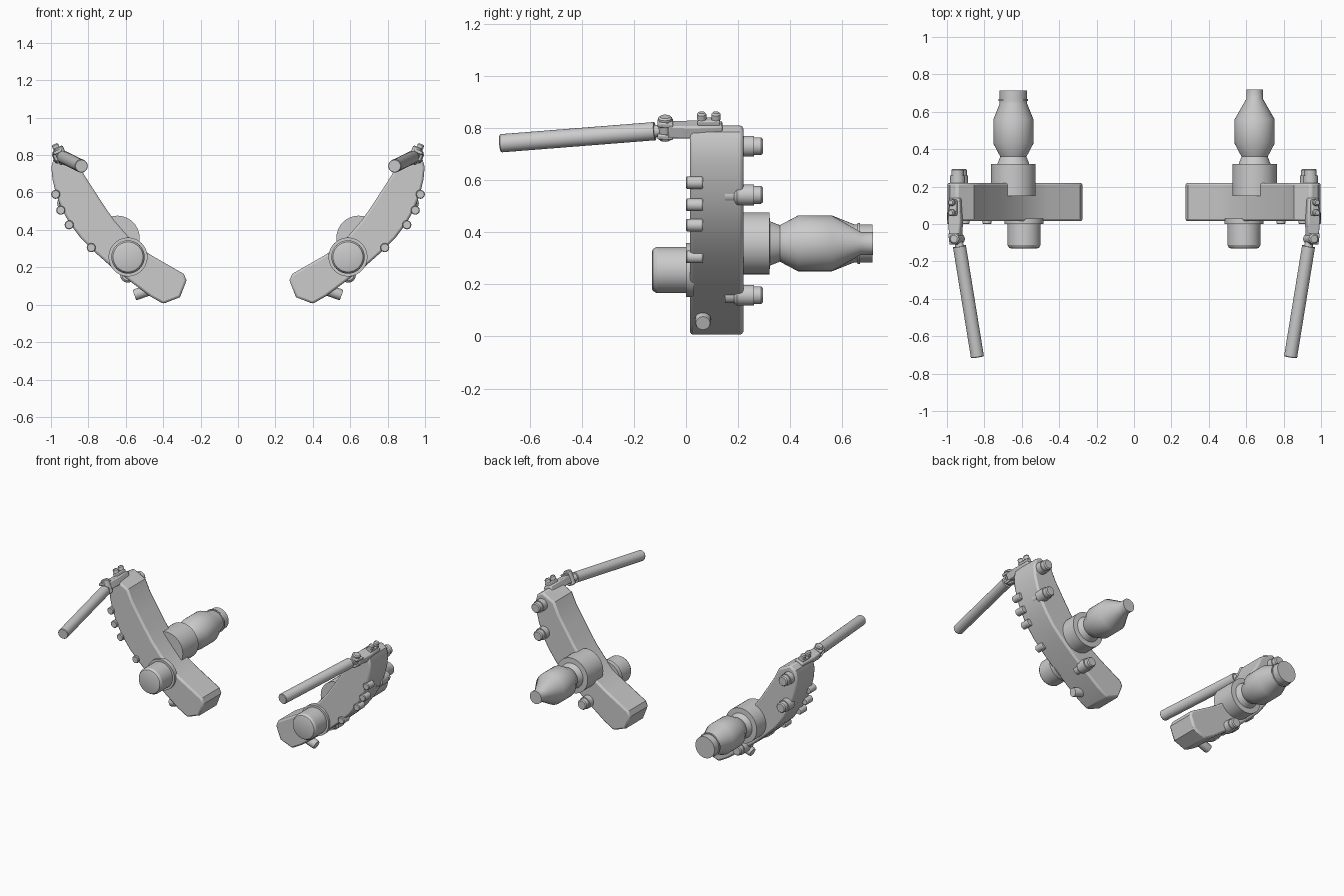
import bpy, bmesh, math
from mathutils import Vector

if "Cube" in bpy.data.objects:
    bpy.data.objects.remove(bpy.data.objects["Cube"])


def finish(bm, name, bevel=0.0, angle=30):
    bmesh.ops.recalc_face_normals(bm, faces=bm.faces)
    me = bpy.data.meshes.new(name)
    bm.to_mesh(me)
    bm.free()
    ob = bpy.data.objects.new(name, me)
    bpy.context.collection.objects.link(ob)
    if bevel:
        m = ob.modifiers.new("bevel", 'BEVEL')
        m.width, m.segments = bevel, 2
        m.limit_method, m.angle_limit = 'ANGLE', math.radians(50)
    bpy.ops.object.select_all(action='DESELECT')
    ob.select_set(True)
    bpy.context.view_layer.objects.active = ob
    bpy.ops.object.shade_smooth_by_angle(angle=math.radians(angle))
    return ob


def lathe(name, start, axis, profile, n=32):
    """Closed turned part: profile lists (distance along axis, radius)."""
    q = Vector(axis).normalized().to_track_quat('Z', 'Y')
    bm = bmesh.new()
    rings = []
    for t, r in profile:
        rings.append([bm.verts.new(Vector(start) + q @ Vector(
            (r * math.cos(2 * math.pi * i / n), r * math.sin(2 * math.pi * i / n), t)))
            for i in range(n)])
    for a, b in zip(rings, rings[1:]):
        for i in range(n):
            bm.faces.new((a[i], a[(i + 1) % n], b[(i + 1) % n], b[i]))
    bm.faces.new(rings[0])
    bm.faces.new(rings[-1])
    return finish(bm, name)


def prism(name, pts, offset, bevel):
    """Polygon of 3D points pushed along an offset."""
    bm = bmesh.new()
    f = bm.faces.new([bm.verts.new(p) for p in pts])
    ext = bmesh.ops.extrude_face_region(bm, geom=[f])
    bmesh.ops.translate(bm, vec=offset,
                        verts=[v for v in ext['geom'] if isinstance(v, bmesh.types.BMVert)])
    return finish(bm, name, bevel)


# front outline of the curved housing (x, z)
OUTLINE = [(.275, .13), (.31, .04), (.40, .005), (.47, .045), (.57, .12), (.68, .205), (.77, .285),
           (.84, .355), (.90, .435), (.945, .515), (.975, .60), (.992, .67), (.998, .735),
           (.985, .785), (.945, .812), (.855, .765), (.82, .69), (.775, .62), (.72, .535),
           (.665, .455), (.605, .385), (.54, .315), (.46, .262), (.29, .165)]

for s, side in ((1, "right"), (-1, "left")):
    def P(x, y, z):
        return Vector((s * x, y, z))

    prism("housing_" + side, [P(x, .015, z) for x, z in OUTLINE], (0, .205, 0), .012)

    # front knob with collar
    lathe("knob_" + side, P(.588, .03, .255), (0, -1, 0),
          [(0, .104), (.03, .104), (.03, .089), (.142, .089), (.157, .08), (.161, .07)], 40)

    # rear plug: collar, waist, barrel and tip
    plug = [(.15, .119), (.32, .119), (.322, .085), (.36, .07), (.43, .107), (.56, .107)]
    if s < 0:
        plug += [(.645, .073), (.658, .073), (.658, .079), (.668, .079), (.668, .073), (.715, .073)]
    else:
        plug += [(.67, .044), (.718, .044)]
    lathe("plug_" + side, P(.645, 0, .357), (0, 1, 0), plug, 40)

    # rear bolts
    for i, (x, z) in enumerate([(.943, .73), (.927, .543), (.59, .158)]):
        lathe(f"rear_bolt_{i}_{side}", P(x, 0, z), (0, 1, 0),
              [(.15, .03), (.185, .03), (.195, .04), (.26, .04), (.26, .034),
               (.288, .034), (.295, .028)], 24)

    # small buttons along the outer edge
    for i, (x, z) in enumerate([(.975, .59), (.948, .505), (.903, .427), (.785, .305)]):
        lathe(f"edge_button_{i}_{side}", P(x, 0, z), (0, 1, 0),
              [(0, .02), (.004, .024), (.06, .024), (.066, .02)], 20)

    # peg under the lower end
    lathe("lower_peg_" + side, P(.46, .065, .085), (s * .94, 0, -.34),
          [(0, .03), (.09, .03), (.1, .027)], 20)

    # lever bracket, tilted with the housing shoulder
    up = P(.38, 0, .92).normalized()
    across = P(.92, 0, -.38).normalized()
    base = P(.955, 0, .797)

    def B(a, y, h):
        return base + across * a + Vector((0, y, 0)) + up * h

    prism("lever_bracket_" + side,
          [B(a, y, -.03) for a, y in [(-.03, -.07), (.03, -.07), (.036, .02), (.03, .14),
                                      (-.03, .14), (-.036, .02)]], up * .052, .008)
    prism("lever_clamp_" + side,
          [B(a, y, .01) for a, y in [(-.02, .045), (.02, .045), (.02, .13), (-.02, .13)]],
          up * .03, .005)
    for i, y in enumerate((.06, .115)):
        lathe(f"clamp_screw_{i}_{side}", B(0, y, 0), up,
              [(0, .012), (.04, .012), (.04, .018), (.06, .018), (.067, .012)], 16)

    # pivot fork and pin
    for i, h in enumerate((-.036, .014)):
        prism(f"pivot_fork_{i}_{side}",
              [B(a, y, h) for a, y in [(-.03, -.05), (-.022, -.11), (.022, -.11), (.03, -.05)]],
              up * .018, .004)
    lathe("pivot_pin_" + side, B(-.01, -.08, -.05), up,
          [(0, .02), (.006, .027), (.09, .027), (.096, .02)], 20)

    # long lever rod
    a, b = P(.938, -.09, .79), P(.837, -.712, .741)
    L = (b - a).length
    lathe("lever_" + side, a, b - a,
          [(0, .02), (.03, .024), (.03, .035), (L - .004, .035), (L, .032)], 24)
